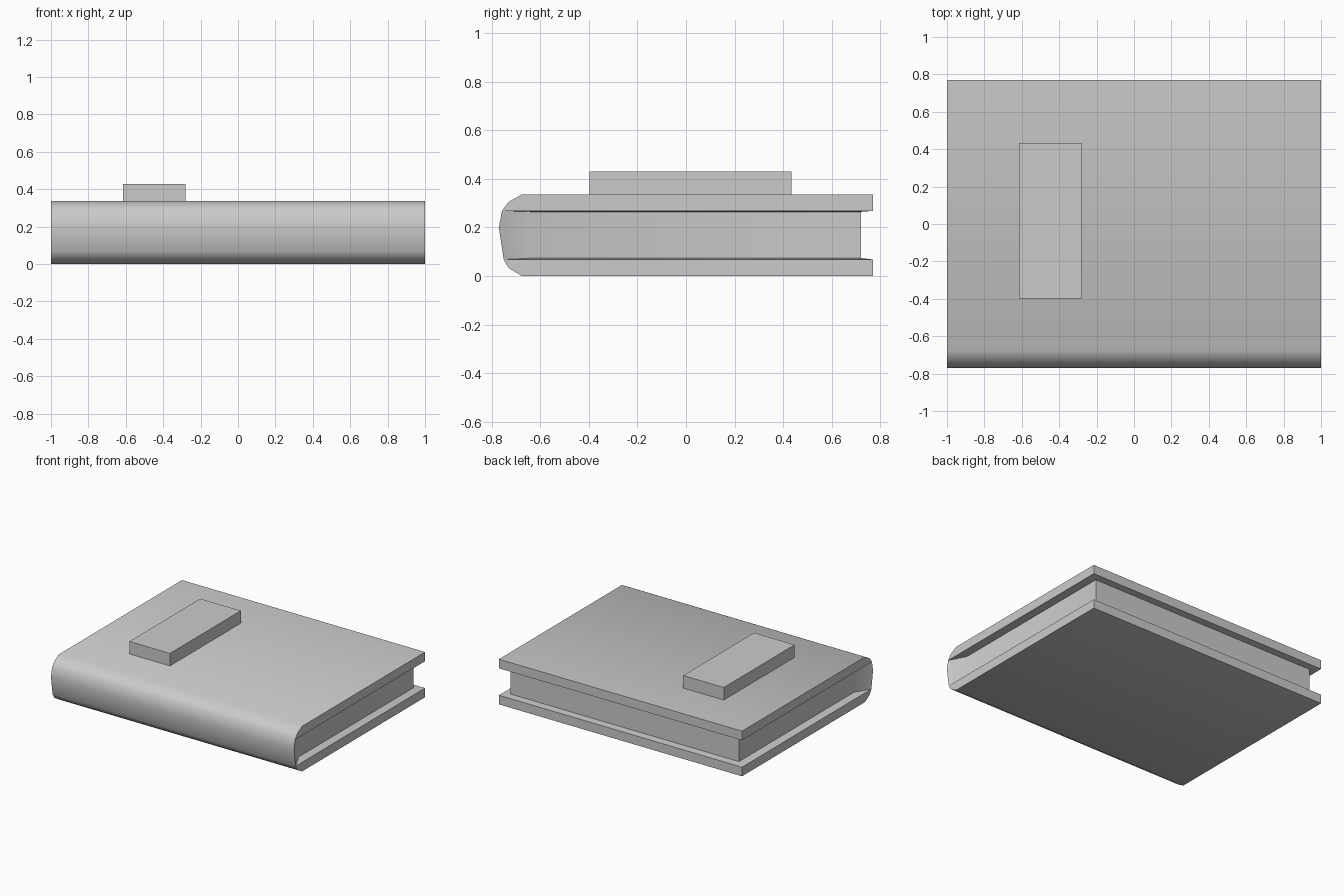
import bpy, bmesh, math

if "Cube" in bpy.data.objects:
    bpy.data.objects.remove(bpy.data.objects["Cube"])


def make_object(name, bm):
    bmesh.ops.recalc_face_normals(bm, faces=bm.faces)
    mesh = bpy.data.meshes.new(name)
    bm.to_mesh(mesh)
    bm.free()
    obj = bpy.data.objects.new(name, mesh)
    bpy.context.collection.objects.link(obj)
    return obj


# Book: cover profile (y, z) from the top board round the spine to the bottom board
COVER = [(0.77, 0.268), (0.77, 0.336), (-0.675, 0.336), (-0.73, 0.305),
         (-0.757, 0.268), (-0.77, 0.20), (-0.75, 0.068), (-0.73, 0.033),
         (-0.675, 0), (0.77, 0), (0.77, 0.068)]
# Page block outline (y, z), set in from the ends of the cover
PAGES = [(0.72, 0.264), (-0.63, 0.264), (-0.63, 0.074), (0.72, 0.074)]

bm = bmesh.new()
ends = []
for s in (-1, 1):
    o = [bm.verts.new((s, y, z)) for y, z in COVER]
    p = [bm.verts.new((s * 0.94, y, z)) for y, z in PAGES]
    ends.append((o, p))
    # board edges
    bm.faces.new(o[:5])
    bm.faces.new(o[6:])
    # inner board faces, sloping spine end, page edge
    bm.faces.new((o[0], p[0], p[1], o[4]))
    bm.faces.new((o[10], p[3], p[2], o[6]))
    bm.faces.new((o[4], o[5], o[6], p[2], p[1]))
    bm.faces.new(p)

# Outer cover, then the recessed fore edge, joined from end to end
(oa, pa), (ob, pb) = ends
loop_a = oa + [pa[3], pa[0]]
loop_b = ob + [pb[3], pb[0]]
for i in range(len(loop_a)):
    bm.faces.new((loop_a[i - 1], loop_a[i], loop_b[i], loop_b[i - 1]))
book = make_object("book", bm)

bpy.context.view_layer.objects.active = book
book.select_set(True)
bpy.ops.object.shade_smooth_by_angle(angle=math.radians(35))

# Raised plate on the top cover
bm = bmesh.new()
bmesh.ops.create_cube(bm, size=1)
bmesh.ops.scale(bm, vec=(0.334, 0.832, 0.10), verts=bm.verts)
bmesh.ops.translate(bm, vec=(-0.448, 0.018, 0.379), verts=bm.verts)
make_object("cover_plate", bm)
